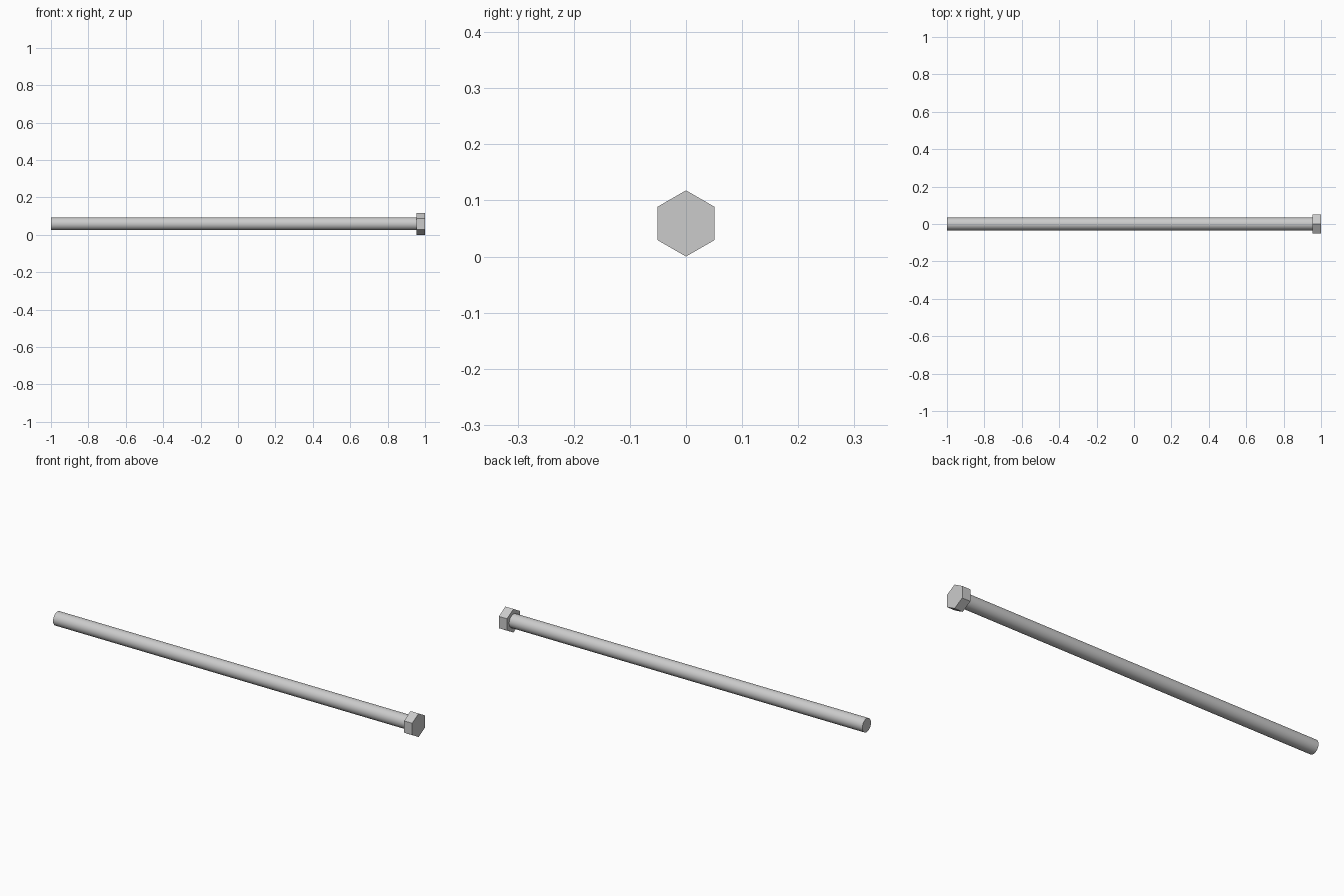
import bpy, math

if "Cube" in bpy.data.objects:
    bpy.data.objects.remove(bpy.data.objects["Cube"])

R_HEAD = 0.059          # hexagon corner radius, also the axis height
R_SHANK = 0.034
X_HEAD = 0.955          # underside of the head


def rod(name, sides, radius, x0, x1):
    """Prism lying along x, with a corner pointing up."""
    bpy.ops.mesh.primitive_cylinder_add(
        vertices=sides, radius=radius, depth=x1 - x0,
        location=((x0 + x1) / 2, 0, R_HEAD), rotation=(0, math.pi / 2, 0))
    ob = bpy.context.object
    ob.name = name
    # bake the orientation; make a corner face up
    bpy.ops.object.transform_apply(location=False, rotation=True, scale=True)
    top = max(v.co.z for v in ob.data.vertices)
    if top < radius - 1e-5:
        ob.rotation_euler.x = math.pi / sides
        bpy.ops.object.transform_apply(location=False, rotation=True, scale=False)
    return ob


# Long round shank
rod("shank", 64, R_SHANK, -1.0, X_HEAD)
bpy.ops.object.shade_smooth_by_angle(angle=math.radians(30))

# Hexagonal head
rod("hex_head", 6, R_HEAD, X_HEAD, 1.0)
